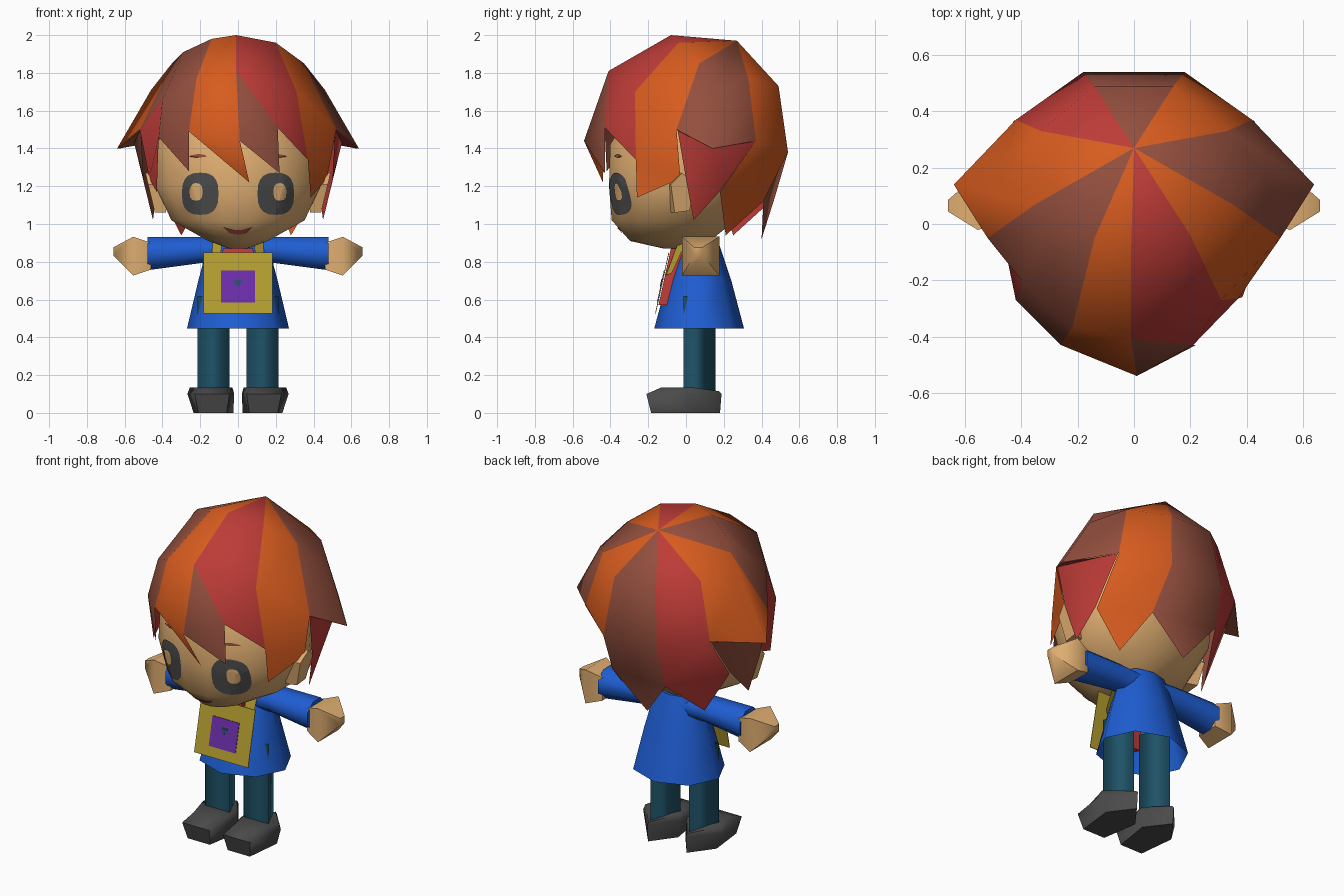
import bpy, bmesh, math
from mathutils import Vector
from mathutils.bvhtree import BVHTree

if "Cube" in bpy.data.objects:
    bpy.data.objects.remove(bpy.data.objects["Cube"])

def mat(name, r, g, b):
    m = bpy.data.materials.new(name)
    m.diffuse_color = tuple((c / 255) ** 2.2 for c in (r, g, b)) + (1,)
    m.use_nodes = True
    m.node_tree.nodes["Principled BSDF"].inputs["Base Color"].default_value = m.diffuse_color
    return m

ORANGE = mat("orange_hair", 214, 92, 36)
RED = mat("red", 188, 62, 58)
BROWN = mat("brown_hair", 146, 80, 64)
SKIN = mat("skin", 222, 172, 112)
BLUE = mat("blue_cloth", 36, 94, 210)
TEAL = mat("teal_trousers", 36, 84, 104)
GREY = mat("dark_grey", 76, 76, 76)
GOLD = mat("mustard", 178, 156, 50)
PURPLE = mat("purple", 108, 50, 170)

def build(name, verts, faces, mats, index=None, smooth=60, center=None):
    """Mesh object; open shells are turned to face away from center."""
    me = bpy.data.meshes.new(name)
    me.from_pydata([tuple(v) for v in verts], [], faces)
    for m in mats:
        me.materials.append(m)
    for i, p in enumerate(me.polygons):
        p.material_index = index[i] if index else 0
    bm = bmesh.new()
    bm.from_mesh(me)
    bmesh.ops.remove_doubles(bm, verts=bm.verts, dist=1e-5)
    bmesh.ops.recalc_face_normals(bm, faces=bm.faces)
    if center is not None:
        s = sum(f.normal.dot(f.calc_center_median() - Vector(center)) for f in bm.faces)
        if s < 0:
            bmesh.ops.reverse_faces(bm, faces=bm.faces)
    bm.to_mesh(me)
    bm.free()
    ob = bpy.data.objects.new(name, me)
    bpy.context.collection.objects.link(ob)
    if smooth:
        bpy.ops.object.select_all(action='DESELECT')
        ob.select_set(True)
        bpy.context.view_layer.objects.active = ob
        bpy.ops.object.shade_smooth_by_angle(angle=math.radians(smooth))
    return ob

def loft(name, rings, m, start=True, end=True, smooth=60, center=None):
    """Skin equal-sized rings of points, with optional end caps."""
    n = len(rings[0])
    faces = [(k * n + i, k * n + (i + 1) % n, (k + 1) * n + (i + 1) % n, (k + 1) * n + i)
             for k in range(len(rings) - 1) for i in range(n)]
    if start:
        faces.append(tuple(range(n)))
    if end:
        faces.append(tuple(range((len(rings) - 1) * n, len(rings) * n)))
    return build(name, [v for r in rings for v in r], faces, [m], smooth=smooth, center=center)

def ellipse_z(z, rx, y0, y1, n=12, off=.5):
    return [(rx * math.cos(2 * math.pi * (i + off) / n),
             (y0 + y1) / 2 + (y1 - y0) / 2 * math.sin(2 * math.pi * (i + off) / n), z) for i in range(n)]

def ellipse_x(x, y, z, ry, rz, n=8):
    return [(x, y + ry * math.cos(2 * math.pi * (i + .5) / n),
             z + rz * math.sin(2 * math.pi * (i + .5) / n)) for i in range(n)]

# Head
head = loft("head", [ellipse_z(z, rx, a, b, 16) for z, rx, a, b in (
    (.87, .05, -.12, .03), (.91, .16, -.3, .13), (1.02, .36, -.4, .27), (1.2, .445, -.415, .38),
    (1.42, .44, -.41, .42), (1.62, .34, -.29, .4), (1.78, .18, -.12, .34))], SKIN)
tree = BVHTree.FromPolygons([v.co for v in head.data.vertices],
                            [tuple(p.vertices) for p in head.data.polygons])

def decal(name, outline, m, lift):
    """Thin patch laid on the face, refined by concentric rings."""
    cx = sum(p[0] for p in outline) / len(outline)
    cz = sum(p[1] for p in outline) / len(outline)
    pts = [(cx, cz)] + [(cx + (x - cx) * t, cz + (z - cz) * t) for t in (.35, .7, 1) for x, z in outline]
    verts = []
    for x, z in pts:
        hit = tree.ray_cast(Vector((x, -3, z)), Vector((0, 1, 0)))[0]
        verts.append((x, (hit.y if hit else -.3) - lift, z))
    n = len(outline)
    faces = [(0, 1 + i, 1 + (i + 1) % n) for i in range(n)]
    faces += [(1 + k * n + i, 1 + k * n + (i + 1) % n, 1 + (k + 1) * n + (i + 1) % n, 1 + (k + 1) * n + i)
              for k in range(2) for i in range(n)]
    build(name, verts, faces, [m], smooth=0, center=(0, 2, 1.2))

def oval(cx, cz, rx, rz, n=20):
    f = lambda v: math.copysign(abs(v) ** .75, v)
    return [(cx + rx * f(math.cos(2 * math.pi * i / n)), cz + rz * f(math.sin(2 * math.pi * i / n)))
            for i in range(n)]

# Eyes, brows and ears
for s, side in ((-1, "left"), (1, "right")):
    decal(side + "_eye", oval(s * .2, 1.16, .097, .112), GREY, .006)
    decal(side + "_eye_highlight", oval(s * .222, 1.17, .035, .047, 12), SKIN, .012)
    decal(side + "_brow", [(s * .165, 1.355), (s * .21, 1.352), (s * .26, 1.355), (s * .25, 1.364),
                           (s * .21, 1.371), (s * .175, 1.366)], BROWN, .006)
    ear = [(-.1, 1.21), (-.04, 1.27), (.02, 1.22), (0, 1.07), (-.08, 1.06)]
    loft(side + "_ear", [[(s * .38, y, z) for y, z in ear],
                         [(s * (.44 + (z - 1.06) * .24), y + .02, z) for y, z in ear]], SKIN, smooth=0)
# Mouth
decal("mouth", [(-.08, .985), (-.04, .968), (.04, .968), (.08, .985), (.045, .95), (0, .942), (-.045, .95)],
      BROWN, .006)
decal("tongue", [(-.03, .957), (.03, .957), (0, .948)], RED, .01)

# Hair: columns run from the crown down to the hem
mir = lambda col: [(-x, y, z) for x, y, z in col]
CROWN = (0, .27, 1.97)
back = [(.14, .49, 1.73), (.18, .54, 1.38)]
rear = [(.33, .33, 1.77), (.42, .37, 1.44), (.42, .18, 1.17)]
flap = [(.46, .17, 1.71), (.64, .14, 1.4)]
side = [(.35, .07, 1.85), (.52, -.05, 1.5), (.47, -.03, 1.24)]
part = [(-.01, -.08, 2.0), (-.01, -.41, 1.81)]
columns = [
    back + [(.21, .41, 1.12)], rear, flap, side,
    [(.2, -.04, 1.96), (.31, -.27, 1.7), (.37, -.265, 1.34)],
    part + [(.21, -.43, 1.51)], part + [(.01, -.54, 1.44)],
    [(-.14, -.05, 1.98), (-.22, -.37, 1.77), (-.26, -.43, 1.49)],
    [(-.29, .02, 1.91), (-.4, -.2, 1.66), (-.42, -.27, 1.46)],
    mir(side), mir(flap), mir(rear), mir(back) + [(-.19, .47, 1.14)]]
# Strand colour index and lock tip for each strip
strands = [(0, (.28, .21, .94)), (2, None), (2, None), (0, (.385, -.26, 1.14)), (1, None),
           (2, (.22, -.43, 1.27)), (0, (.06, -.44, 1.22)), (2, (-.26, -.42, 1.28)), (1, (-.43, -.2, 1.17)),
           (0, None), (0, None), (1, (-.3, .25, .94)), (2, (-.02, .4, .92))]
verts, faces, index = [], [], []

def face(color, *pts):
    pts = list(dict.fromkeys(pts))
    if len(pts) < 3:
        return
    faces.append(tuple(range(len(verts), len(verts) + len(pts))))
    verts.extend(pts)
    index.append(color)

for i, (color, tip) in enumerate(strands):
    a, b = columns[i], columns[(i + 1) % len(columns)]
    upper = 2 if i == 8 else color
    face(upper, CROWN, a[0], b[0])
    face(upper, a[0], b[0], b[1], a[1])
    if len(a) == len(b) == 3:
        face(color, a[1], b[1], b[2], a[2])
    if tip:
        face(color, a[2], b[2], tip)
build("hair", verts, faces, [ORANGE, RED, BROWN], index, 60, (0, 0, 1.4))
# Side locks hanging beneath the flaps, with the flap undersides
for s, m, name in ((1, RED, "right_side"), (-1, BROWN, "left_side")):
    pts = [(s * .515, -.045, 1.5), (s * .55, .14, 1.43), (s * .425, .37, 1.44), (s * .45, .04, 1.02),
           (s * .5, 0, 1.24), (s * .43, .185, 1.18)]
    build(name + "_lock", pts, [(0, 1, 4), (1, 3, 4), (1, 5, 3), (1, 2, 5)], [m], center=(0, 0, 1.3))
    build(name + "_flap_underside", [(s * .518, -.048, 1.497), (s * .637, .14, 1.398), (s * .42, .367, 1.438)],
          [(0, 1, 2)], [m], smooth=0, center=(s * .5, .14, 1.8))

# Dress, open at the hem, and neck
loft("dress", [ellipse_z(z, rx, a, b, 8, 0) for z, rx, a, b in (
    (.447, .27, -.168, .307), (.7, .21, -.1, .24), (.85, .17, -.04, .19), (.925, .14, .0, .165))],
    BLUE, start=False, center=(0, .07, .6))
loft("neck", [ellipse_z(z, .07, .0, .14, 8) for z in (.86, .97)], SKIN)

# Layers on the chest, leaning with the dress
def chest(name, outline, m, lift, thick=.008):
    place = lambda x, z, d: (x, -.155 + (z - .52) * .22 - d, z)
    loft(name, [[place(x, z, lift) for x, z in outline],
                [place(x, z, lift + thick) for x, z in outline]], m, smooth=0)

def rect(w, z0, z1):
    return [(-w, z0), (w, z0), (w, z1), (-w, z1)]

chest("shirt_front", [(-.1, .57), (.1, .57), (.08, .87), (-.08, .87)], RED, -.07, .072)
chest("bag_panel", rect(.182, .525, .85), GOLD, .006, .004)
chest("bag_square", rect(.09, .585, .755), PURPLE, .0105, .003)
chest("bag_heart", [(0, .67), (.022, .695), (.015, .708), (0, .7), (-.015, .708), (-.022, .695)], TEAL, .014, .003)

for s, side_name in ((-1, "left"), (1, "right")):
    # Collar straps
    build(side_name + "_strap", [(s * .135, .005, .915), (s * .085, -.04, .905), (s * .1, -.106, .73),
                                 (s * .14, -.075, .74)], [(0, 1, 2, 3)], [GOLD], smooth=0, center=(0, .2, .8))
    # Sleeves and hands
    loft(side_name + "_sleeve", [ellipse_x(s * x, .075, z, ry, rz) for x, z, ry, rz in (
        (.08, .855, .09, .075), (.2, .862, .09, .075), (.48, .843, .098, .095))], BLUE)
    loft(side_name + "_hand", [ellipse_x(s * x, y, z, ry, rz, 4) for x, y, z, ry, rz in (
        (.46, .08, .83, .1, .1), (.555, .078, .83, .14, .145), (.66, .065, .855, .03, .03))], SKIN)
    # Three-sided trouser legs, flat at the front
    loft(side_name + "_leg", [[(s * .13 - .084, -.012, z), (s * .13 + .084, -.012, z), (s * .13, .155, z)]
                              for z in (.08, .62)], TEAL, start=False, end=False, smooth=170,
         center=(s * .13, .04, .35))
    # Shoes with a narrow heel
    sole = [(.13, .18), (.235, .04), (.21, -.185), (.06, -.185), (.025, .04)]
    rim = [(.13, .188), (.268, .03), (.23, -.21), (.045, -.21), (.02, .03)]
    top = [(.13, .175), (.255, .03), (.21, -.13), (.065, -.13), (.03, .03)]
    loft(side_name + "_shoe", [[(s * x, y, 0) for x, y in sole], [(s * x, y, .1) for x, y in rim],
                               [(s * x, y, .115 if y > .1 else .135) for x, y in top]], GREY)
